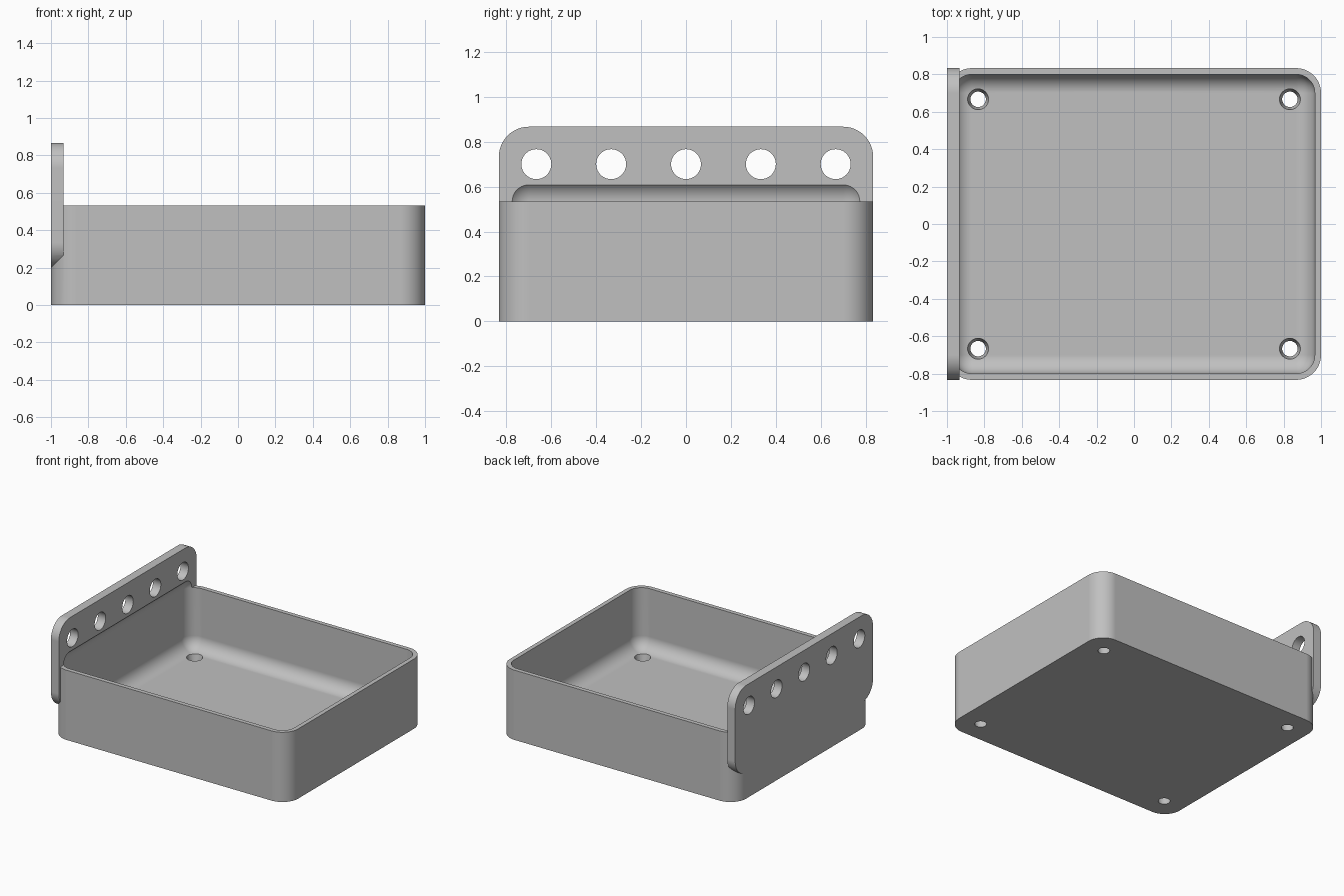
import bpy, bmesh
from math import radians
from mathutils import Matrix, Vector

if "Cube" in bpy.data.objects:
    bpy.data.objects.remove(bpy.data.objects["Cube"])

U = 1 / 30          # basic wall unit
HALF_Y = 25 * U
SEG = 12

grey = bpy.data.materials.new("plain grey")
grey.use_nodes = True
grey.diffuse_color = (0.53, 0.53, 0.53, 1)
grey.node_tree.nodes["Principled BSDF"].inputs["Base Color"].default_value = (0.53, 0.53, 0.53, 1)


def finish(name, bm):
    bmesh.ops.recalc_face_normals(bm, faces=bm.faces)
    mesh = bpy.data.meshes.new(name)
    bm.to_mesh(mesh)
    bm.free()
    mesh.materials.append(grey)
    obj = bpy.data.objects.new(name, mesh)
    bpy.context.collection.objects.link(obj)
    return obj


def rounded_box(name, low, high, radius, axis=None):
    """Box with edges along one axis rounded, or all edges if axis is None."""
    low, high = Vector(low), Vector(high)
    bm = bmesh.new()
    bmesh.ops.create_cube(bm, size=1)
    for v in bm.verts:
        v.co = (low + high) / 2 + v.co * (high - low)
    edges = [e for e in bm.edges if axis is None
             or abs((e.verts[0].co - e.verts[1].co)[axis]) > 1e-4]
    bmesh.ops.bevel(bm, geom=edges, offset=radius, segments=SEG,
                    profile=0.5, affect='EDGES', clamp_overlap=False)
    return finish(name, bm)


def boolean(target, tool, operation):
    mod = target.modifiers.new(operation.lower(), 'BOOLEAN')
    mod.operation = operation
    mod.solver = 'EXACT'
    mod.object = tool
    bpy.context.view_layer.objects.active = target
    bpy.ops.object.modifier_apply(modifier=mod.name)
    bpy.data.objects.remove(tool)


# Tray block and the mounting plate on its left-hand end
tray = rounded_box("tray_with_mounting_plate", (-1, -HALF_Y, 0), (1, HALF_Y, 16 * U), 4 * U, 2)
plate = rounded_box("mounting_plate", (-1, -HALF_Y, 6 * U), (-28 * U, HALF_Y, 26 * U), 4 * U, 0)
boolean(tray, plate, 'UNION')

# Hollow with rounded floor edges, which also scoops into the plate
hollow = rounded_box("hollow", (-29 * U, -24 * U, 2 * U), (29 * U, 24 * U, 19 * U), 3 * U)
boolean(tray, hollow, 'DIFFERENCE')

# Row of round holes through the plate
bm = bmesh.new()
for i in range(-2, 3):
    place = Matrix.Translation((-29 * U, i * 10 * U, 21 * U)) @ Matrix.Rotation(radians(90), 4, 'Y')
    bmesh.ops.create_cone(bm, cap_ends=True, segments=48, radius1=2 * U, radius2=2 * U,
                          depth=0.2, matrix=place)
boolean(tray, finish("plate_holes", bm), 'DIFFERENCE')

# Tapered screw holes in the four corners of the floor
bm = bmesh.new()
for sx in (-1, 1):
    for sy in (-1, 1):
        place = Matrix.Translation((sx * 25 * U, sy * 20 * U, U))
        bmesh.ops.create_cone(bm, cap_ends=True, segments=40, radius1=0.034, radius2=0.063,
                              depth=4 * U, matrix=place)
boolean(tray, finish("floor_holes", bm), 'DIFFERENCE')

# Smooth rounded areas while keeping flat faces and edges crisp
bpy.ops.object.select_all(action='DESELECT')
tray.select_set(True)
bpy.context.view_layer.objects.active = tray
bpy.ops.object.shade_smooth_by_angle(angle=radians(25))
weighted = tray.modifiers.new("clean_normals", 'WEIGHTED_NORMAL')
weighted.keep_sharp = True
